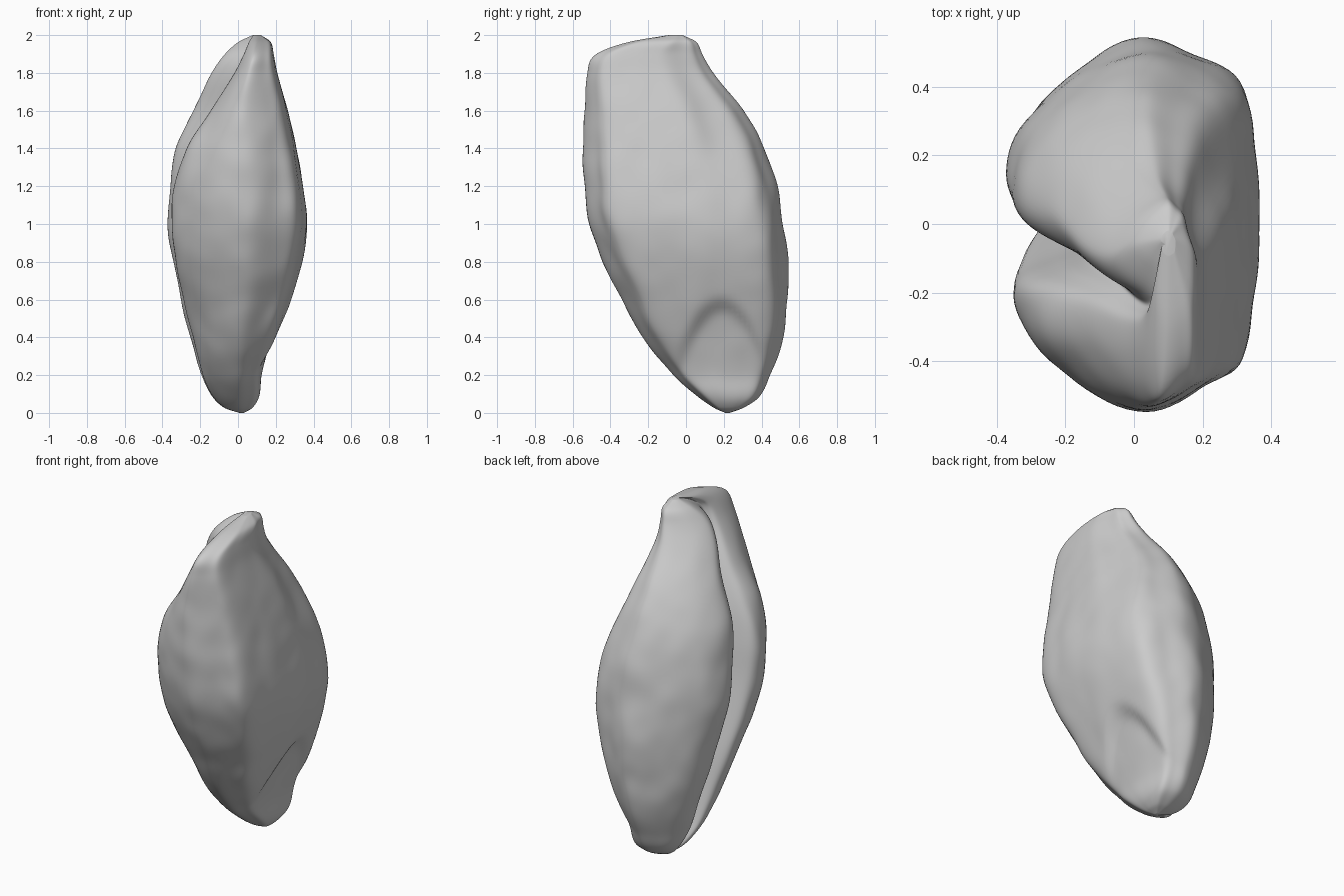
import bpy, bmesh, math
from mathutils import Vector, noise

cube = bpy.data.objects.get("Cube")
if cube:
    bpy.data.objects.remove(cube, do_unlink=True)

# Outline by height: z, ridge x, back lobe x, front lobe x, outer x, front y, back y
OUTLINE = [
    (0, .02, .01, .01, .03, .21, .23),
    (.02, .01, -.06, -.06, .07, .16, .29),
    (.08, 0, -.13, -.13, .11, .07, .385),
    (.2, 0, -.19, -.19, .13, -.07, .445),
    (.4, .01, -.245, -.245, .21, -.23, .52),
    (.6, .03, -.3, -.3, .28, -.34, .54),
    (.8, .04, -.34, -.34, .335, -.445, .545),
    (1, .05, -.37, -.36, .365, -.515, .52),
    (1.2, .045, -.36, -.35, .345, -.545, .485),
    (1.4, .03, -.325, -.28, .31, -.548, .415),
    (1.6, .03, -.24, -.15, .265, -.54, .305),
    (1.8, .06, -.14, -.02, .21, -.53, .145),
    (1.9, .085, -.07, .03, .19, -.48, .09),
    (1.97, .1, .01, .06, .17, -.28, .05),
    (2, .1, .08, .08, .12, -.09, -.02),
]

# Cross-section: flat outer side, pointed edges, two lobes with a crease
SECTION = [
    (1, 0), (.97, .4), (.85, .76), (.47, .9), (0, 1), (-.45, .86), (-.8, .64),
    (-1, .36), (-.95, .12), (-.62, -.02), (-.45, -.1), (-.67, -.17), (-.95, -.28),
    (-.92, -.54), (-.55, -.83), (0, -1), (.55, -.86), (.86, -.72), (.97, -.35),
]
STEPS, RINGS = 7, 110


def smooth(t):
    t = min(1, max(0, t))
    return t * t * (3 - 2 * t)


def catmull(a, b, c, d, t):
    return tuple(.5 * (2 * q + (r - p) * t + (2 * p - 5 * q + 4 * r - s) * t * t
                       + (3 * q - p - 3 * r + s) * t ** 3)
                 for p, q, r, s in zip(a, b, c, d))


def outline_at(z):
    """Cubic interpolation of the outline rows at a height."""
    last = len(OUTLINE) - 1
    i = max(k for k in range(last) if OUTLINE[k][0] <= z)
    a, b = OUTLINE[i], OUTLINE[i + 1]
    before, after = OUTLINE[max(i - 1, 0)], OUTLINE[min(i + 2, last)]
    h = b[0] - a[0]
    t = (z - a[0]) / h
    out = []
    for k in range(1, len(a)):
        ma = (b[k] - before[k]) / (b[0] - before[0]) * h
        mb = (after[k] - a[k]) / (after[0] - a[0]) * h
        if i in (0, last - 1):
            ma = mb = b[k] - a[k]
        s = smooth(t)
        out.append(a[k] + (b[k] - a[k]) * s + ma * t * (1 - t) ** 2
                   - mb * t * t * (1 - t))
    return out


n = len(SECTION)
ring_shape = [catmull(*(SECTION[(i + k) % n] for k in (-1, 0, 1, 2)), j / STEPS)
              for i in range(n) for j in range(STEPS)]


def surface_point(u, v, z):
    ridge, back_x, front_x, outer, y0, y1 = outline_at(z)
    mid = (y0 + y1) / 2
    y = mid + v * (y1 - y0) / 2
    # Toward the top the crease opens out and the outer back corner is chamfered
    upper = smooth((z - 1.1) / .6)
    front = smooth((.05 + .35 * upper - v) / (.3 + .3 * upper))
    inner = back_x + (front_x - back_x) * front
    if u > 0:
        u *= 1 - .28 * upper * smooth((v - .2) / .5)
    x = ridge + u * ((outer - ridge) if u > 0 else (ridge - inner))
    # Sunken germ with an arched upper edge
    arch = .61 - 6 * (y - .19) ** 2
    if u > 0:
        x -= .04 * smooth((arch - z) / .07) * smooth((z - .1) / .4) * smooth(u * 2)
    # Shallow wrinkles, drawn out along the length
    fade = smooth(z / .2) * smooth((2 - z) / .15)
    bump = noise.noise(Vector((x * 6, y * 6, z * 3)))
    bump += .5 * noise.noise(Vector((x * 11, y * 11, z * 8)))
    swell = 1 + .025 * fade * bump
    return Vector((ridge + (x - ridge) * swell, mid + (y - mid) * swell, z))


# Grain body, lofted with rings packed toward both ends
bm = bmesh.new()
rings = []
for r in range(RINGS + 1):
    z = 1 - math.cos(math.pi * r / RINGS)
    rings.append([bm.verts.new(surface_point(u, v, min(z, 2))) for u, v in ring_shape])
count = len(ring_shape)
for low, high in zip(rings, rings[1:]):
    for i in range(count):
        j = (i + 1) % count
        bm.faces.new((low[i], low[j], high[j], high[i]))
bm.faces.new(rings[0][::-1])
bm.faces.new(rings[-1])

# Soften the top and the creases sideways, keeping the height
for _ in range(4):
    bmesh.ops.smooth_vert(bm, verts=bm.verts[:], factor=.4,
                          use_axis_x=True, use_axis_y=True)
mesh = bpy.data.meshes.new("grain_body")
bm.to_mesh(mesh)
bm.free()
body = bpy.data.objects.new("grain_body", mesh)
bpy.context.collection.objects.link(body)

# Single matte grey
COLOUR = (.6, .6, .6, 1)
mat = bpy.data.materials.new("light_grey")
mat.use_nodes = True
mat.diffuse_color = COLOUR
mat.node_tree.nodes["Principled BSDF"].inputs["Base Color"].default_value = COLOUR
mesh.materials.append(mat)

bpy.ops.object.select_all(action='DESELECT')
body.select_set(True)
bpy.context.view_layer.objects.active = body
bpy.ops.object.shade_smooth_by_angle(angle=math.radians(60))
